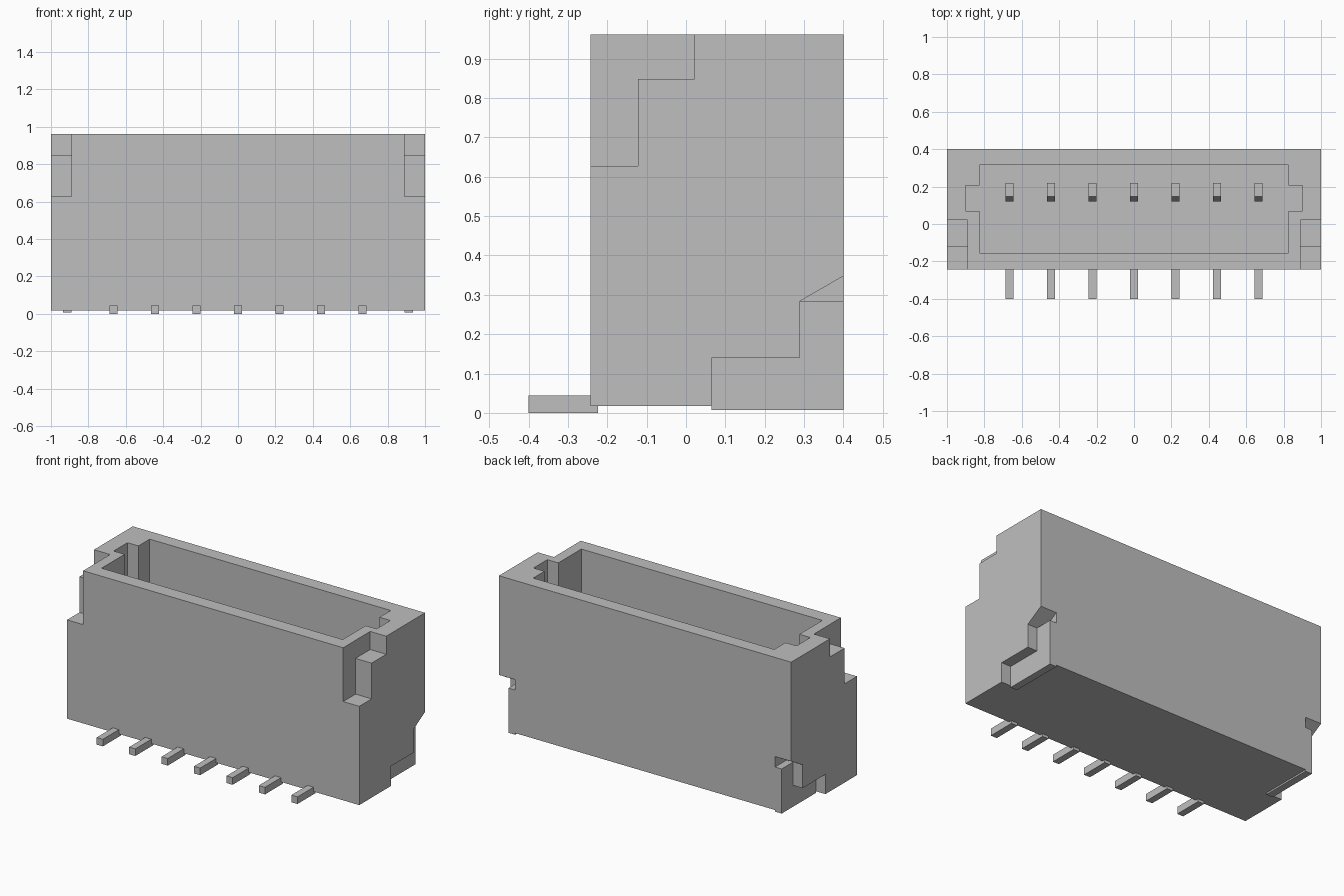
import bpy
import bmesh

cube = bpy.data.objects.get("Cube")
if cube:
    bpy.data.objects.remove(cube, do_unlink=True)

grey = bpy.data.materials.new("plain grey")
grey.use_nodes = True
COLOUR = (0.52, 0.52, 0.52, 1.0)
grey.diffuse_color = COLOUR
for node in grey.node_tree.nodes:
    if node.type == "BSDF_PRINCIPLED":
        node.inputs["Base Color"].default_value = COLOUR


def prism(name, profile, axis, lo, hi):
    """Extrude a profile, (y, z) along x or (x, y) along z, from lo to hi."""
    def place(p, t):
        return (t, p[0], p[1]) if axis == "x" else (p[0], p[1], t)

    bm = bmesh.new()
    face = bm.faces.new([bm.verts.new(place(p, lo)) for p in profile])
    out = bmesh.ops.extrude_face_region(bm, geom=[face], use_keep_orig=True)
    move = place((0, 0), hi - lo)
    bmesh.ops.translate(bm, vec=move, verts=[
        v for v in out["geom"] if isinstance(v, bmesh.types.BMVert)])
    bmesh.ops.recalc_face_normals(bm, faces=bm.faces)
    mesh = bpy.data.meshes.new(name)
    bm.to_mesh(mesh)
    bm.free()
    mesh.materials.append(grey)
    obj = bpy.data.objects.new(name, mesh)
    bpy.context.collection.objects.link(obj)
    return obj


def cut(target, cutter):
    """Subtract the cutter from the target and discard it."""
    cutter.hide_render = True
    mod = target.modifiers.new("cut", "BOOLEAN")
    mod.operation = "DIFFERENCE"
    mod.solver = "EXACT"
    mod.object = cutter
    bpy.context.view_layer.objects.active = target
    bpy.ops.object.modifier_apply(modifier=mod.name)
    bpy.data.objects.remove(cutter, do_unlink=True)


def rect(a0, a1, b0, b1):
    return [(a0, b0), (a1, b0), (a1, b1), (a0, b1)]


FRONT, BACK, BOTTOM, TOP = -0.243, 0.40, 0.017, 0.961
FLOOR = 0.24

# Housing block
housing = prism("housing", rect(-1, 1, FRONT, BACK), "z", BOTTOM, TOP)

# Open cavity with a key slot at each end
half = [(0.825, -0.155), (0.825, 0.07), (0.90, 0.07),
        (0.90, 0.205), (0.825, 0.205), (0.825, 0.315)]
outline = half + [(-x, y) for x, y in reversed(half)]
cut(housing, prism("cavity_cutter", outline, "z", FLOOR, 1.2))

# Stepped notches at the upper front and lower back of both ends
upper = [(-0.5, 0.628), (-0.122, 0.628), (-0.122, 0.849),
         (0.021, 0.849), (0.021, 1.2), (-0.5, 1.2)]
lower = [(0.065, -0.2), (0.6, -0.2), (0.6, 0.463), (0.288, 0.283),
         (0.288, 0.139), (0.065, 0.139)]
for side in (-1, 1):
    for profile in (upper, lower):
        lo, hi = sorted((side * 0.89, side * 1.2))
        cut(housing, prism("notch_cutter", profile, "x", lo, hi))

# L-shaped solder tabs set into the lower notches
tab = [(0.065, 0.007), (BACK, 0.007), (BACK, 0.283),
       (0.288, 0.283), (0.288, 0.139), (0.065, 0.139)]
for side, label in ((-1, "right"), (1, "left")):
    lo, hi = sorted((side * 0.89, side * 0.935))
    prism(label + "_solder_tab", tab, "x", lo, hi)

# Seven contacts: a solder tail in front and a bevelled pin in the cavity
pin = [(0.12, FLOOR - 0.02), (0.22, FLOOR - 0.02), (0.22, 0.72),
       (0.146, 0.72), (0.12, 0.65)]
for i in range(7):
    x = (i - 3) * 0.222
    prism(f"solder_tail_{i + 1}", rect(-0.40, -0.224, 0.0, 0.044),
          "x", x - 0.021, x + 0.021)
    prism(f"contact_pin_{i + 1}", pin, "x", x - 0.021, x + 0.021)
